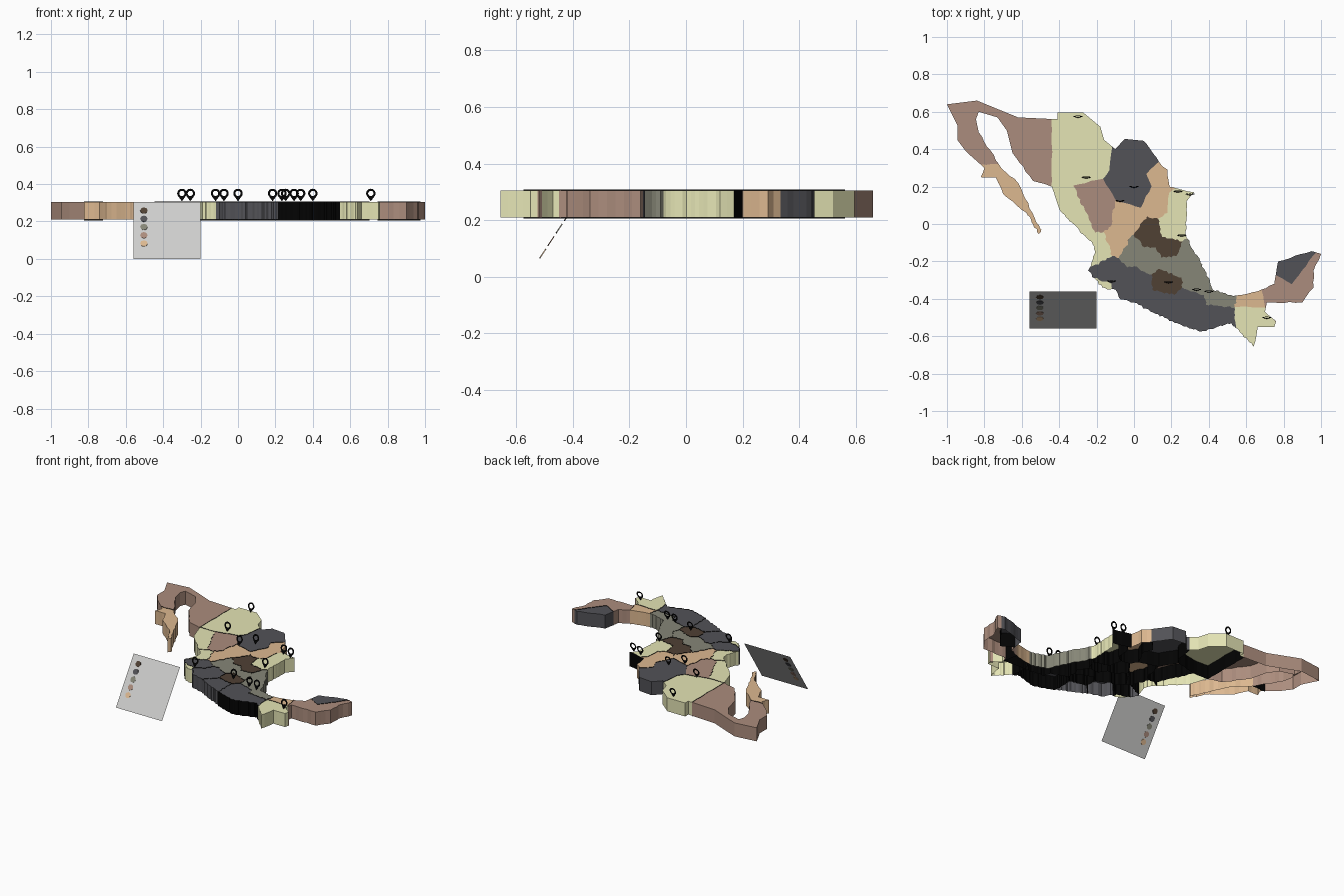
import bpy, bmesh, math, random
from mathutils import Vector

if "Cube" in bpy.data.objects:
    bpy.data.objects.remove(bpy.data.objects["Cube"])

BOTTOM, TOP = 0.21, 0.305


def mat(name, r, g, b):
    m = bpy.data.materials.new(name)
    m.diffuse_color = (r, g, b, 1)
    m.use_nodes = True
    m.node_tree.nodes["Principled BSDF"].inputs["Base Color"].default_value = m.diffuse_color
    return m


KHAKI = mat("khaki", 0.78, 0.78, 0.46)
MAUVE = mat("mauve_brown", 0.41, 0.265, 0.205)
TAN = mat("tan", 0.72, 0.48, 0.28)
SLATE = mat("slate_grey", 0.085, 0.085, 0.095)
OLIVE = mat("olive_grey", 0.24, 0.24, 0.185)
BROWN = mat("dark_brown", 0.08, 0.052, 0.034)
BLACK = mat("pin_and_border_black", 0.001, 0.001, 0.001)
PANEL = mat("panel_grey", 0.62, 0.62, 0.61)


def add_object(name, bm, material):
    me = bpy.data.meshes.new(name)
    bm.to_mesh(me)
    bm.free()
    me.materials.append(material)
    ob = bpy.data.objects.new(name, me)
    bpy.context.collection.objects.link(ob)
    return ob


def rough_edge(a, b):
    """Points from a to b, jagged the same way for both neighbours."""
    p, q = sorted((a, b))
    rnd = random.Random("%.3f %.3f %.3f %.3f" % (p + q))
    dx, dy = q[0] - p[0], q[1] - p[1]
    length = math.hypot(dx, dy)
    mx, my = (p[0] + q[0]) / 2, (p[1] + q[1]) / 2
    if my > 0.42:                       # straight northern border
        step, amp = 1, 0
    elif my > 0.1 or mx > 0.6:          # plain outer coasts
        step, amp = 0.03, 0.004
    elif my < -0.45 and mx > 0.2:       # very fine southern coast
        step, amp = 0.01, 0.004
    else:                               # ragged central borders
        step, amp = 0.014, 0.006
    n = max(1, round(length / step))
    pts = [p]
    for i in range(1, n):
        o = rnd.uniform(-amp, amp) / length
        pts.append((p[0] + dx * i / n - dy * o, p[1] + dy * i / n + dx * o))
    pts.append(q)
    if p != a:
        pts.reverse()
    return pts


def cell(outline, seed, others):
    """The part of the outline that lies nearer to seed than to the others."""
    bm = bmesh.new()
    bm.faces.new([bm.verts.new((x, y, 0)) for x, y in outline])
    a = Vector((*seed, 0))
    for other in others:
        b = Vector((*other, 0))
        bmesh.ops.bisect_plane(bm, geom=bm.verts[:] + bm.edges[:] + bm.faces[:], dist=1e-6,
                               plane_co=(a + b) / 2, plane_no=b - a, clear_outer=True)
    loops = [[v.co.copy() for v in f.verts] for f in bm.faces]
    bm.free()
    return loops


def wall(bm, pts, z0, z1):
    low = [bm.verts.new((x, y, z0)) for x, y in pts]
    high = [bm.verts.new((x, y, z1)) for x, y in pts]
    for i in range(len(pts) - 1):
        bm.faces.new((low[i], low[i + 1], high[i + 1], high[i]))


def build_land(label, outline, regions):
    seeds = [s for _, _, group in regions for s in group]
    rings = []
    for name, material, group in regions:
        # join the cells of the region into one flat outline
        flat = bmesh.new()
        for s in group:
            for loop in cell(outline, s, [o for o in seeds if o != s]):
                flat.faces.new([flat.verts.new(co) for co in loop])
        bmesh.ops.remove_doubles(flat, verts=flat.verts[:], dist=1e-4)
        bmesh.ops.dissolve_faces(flat, faces=flat.faces[:], use_verts=False)
        bmesh.ops.recalc_face_normals(flat, faces=flat.faces[:])
        for f in flat.faces:
            ring = [(round(v.co.x, 4), round(v.co.y, 4)) for v in f.verts]
            if f.normal.z < 0:
                ring.reverse()
            rings.append((name, material, list(zip(ring, ring[1:] + ring[:1]))))
        flat.free()

    def middle(e):
        return Vector(e[0]).lerp(Vector(e[1]), 0.5)

    mids = [middle(e) for _, _, edges in rings for e in edges]
    borders = bmesh.new()
    for name, material, edges in rings:
        # flat top, coloured walls on the coast, open underneath
        bm = bmesh.new()
        pts = [p for a, b in edges for p in rough_edge(a, b)[:-1]]
        bm.faces.new([bm.verts.new((x, y, TOP)) for x, y in pts])
        for a, b in edges:
            m = middle((a, b))
            shared = sum((m - o).length < 0.002 for o in mids) > 1
            river = m.x > 0.18 and 0.165 < m.y < 0.205
            far_south = name == "far_south_shore"
            if shared or river or far_south:
                wall(borders, rough_edge(a, b), BOTTOM - 0.004, TOP + 0.003)
            else:
                wall(bm, rough_edge(a, b), BOTTOM, TOP)
        bmesh.ops.remove_doubles(bm, verts=bm.verts[:], dist=1e-5)
        add_object(name, bm, material)
    # thin black curtains along the inner borders
    bmesh.ops.remove_doubles(borders, verts=borders.verts[:], dist=2e-4)
    add_object(label + "_border_lines", borders, BLACK)


# Long western peninsula
build_land("peninsula", [
    (-1, .64), (-.84, .66), (-.83, .6), (-.845, .56), (-.83, .49), (-.71, .30),
    (-.62, .22), (-.53, .03), (-.495, -.03), (-.51, -.055), (-.575, .06), (-.70, .16),
    (-.74, .25), (-.82, .25), (-.80, .30), (-.90, .39), (-.945, .45), (-.945, .53)],
    [("peninsula_north", MAUVE, [(-.8, .44)]), ("peninsula_south", TAN, [(-.8, .20)])])

# Mainland: a coast outline split between region centres
COAST = [
    (-.84, .66), (-.62, .57), (-.41, .56), (-.41, .595), (-.27, .595), (-.18, .52),
    (-.16, .45), (-.10, .40), (-.05, .455), (.05, .445), (.10, .38), (.15, .31),
    (.18, .29), (.19, .20), (.32, .17), (.28, .12), (.28, -.07), (.38, -.25),
    (.42, -.35), (.53, -.385), (.66, -.36), (.75, -.32), (.77, -.20), (.95, -.145),
    (1, -.16), (.96, -.25), (.96, -.34), (.90, -.42), (.71, -.42), (.70, -.47),
    (.76, -.52), (.75, -.55), (.66, -.55), (.64, -.655), (.52, -.53), (.36, -.575),
    (.22, -.53), (0, -.42), (-.08, -.395), (-.10, -.35), (-.17, -.34), (-.245, -.25),
    (-.21, -.16), (-.22, -.11), (-.40, .08), (-.44, .20), (-.54, .23), (-.65, .38),
    (-.68, .50), (-.73, .57), (-.83, .6)]
build_land("mainland", COAST, [
    ("northwest_desert", MAUVE, [(-.60, .40)]),
    ("north_plateau", KHAKI, [(-.28, .40)]),
    ("north_block", SLATE, [(.04, .36), (.02, .18)]),
    ("west_highland", MAUVE, [(-.20, .05)]),
    ("west_coast", KHAKI, [(-.285, .01)]),
    ("west_bay", KHAKI, [(-.19, -.14)]),
    ("central_north", TAN, [(-.03, .02), (-.08, -.10)]),
    ("northeast_strip", TAN, [(.12, .13), (.16, .24)]),
    ("northeast_coast", KHAKI, [(.25, .12), (.21, -.03)]),
    ("central_highland", BROWN, [(.08, -.06), (.19, -.13)]),
    ("central_basin", OLIVE, [(-.01, -.14), (.08, -.19), (.20, -.22)]),
    ("west_shore", SLATE, [(-.13, -.25)]),
    ("small_west_shore", KHAKI, [(-.17, -.37)]),
    ("southwest_shore", SLATE, [(.02, -.31), (-.06, -.36)]),
    ("high_valley", BROWN, [(.17, -.30)]),
    ("south_shore", SLATE, [(.14, -.43)]),
    ("far_south_shore", SLATE, [(.29, -.43), (.46, -.49)]),
    ("gulf_coast", OLIVE, [(.28, -.17), (.34, -.29), (.47, -.39)]),
    ("gulf_lowland", TAN, [(.62, -.41)]),
    ("southeast_corner", KHAKI, [(.62, -.48)]),
    ("east_peninsula", MAUVE, [(.76, -.38), (.94, -.29)]),
    ("east_peninsula_tip", SLATE, [(.85, -.22)]),
])


# Location pin: flat teardrop with a round hole, leaning slightly back
def pin_mesh(n=32, r=0.025, drop=0.042, hole=0.014, zc=0.35, lean=0.18):
    bm = bmesh.new()
    beta = math.acos(r / drop)
    outer, inner = [], []
    for i in range(n):
        a = 2 * math.pi * i / n             # measured from straight down
        rad = r / math.cos(max(0, beta - min(a, 2 * math.pi - a)))
        s, c = math.sin(a), -math.cos(a)
        for ring, k in ((outer, rad), (inner, hole)):
            ring.append(bm.verts.new((k * s, lean * k * c, zc + k * c)))
    for i in range(n):
        j = (i + 1) % n
        bm.faces.new((outer[i], outer[j], inner[j], inner[i]))
    return bm


PINS = [(-.30, .575), (-.255, .25), (-.075, .125), (0, .20), (.235, .175), (.30, .16),
        (.255, -.06), (-.12, -.305), (.185, -.31), (.335, -.35), (.40, -.36), (.71, -.50)]
for i, (x, y) in enumerate(PINS):
    pin = add_object(f"location_pin_{i + 1}", pin_mesh(), BLACK)
    pin.location = (x, y, 0)

# Tilted key panel with coloured dots
tilt = math.atan2(0.305, 0.20)
bpy.ops.mesh.primitive_plane_add(size=1, location=(-.38, -.46, .1525), rotation=(tilt, 0, 0))
panel = bpy.context.object
panel.name = "key_panel"
panel.scale = (.36, .364, 1)
panel.data.materials.append(PANEL)
for i, m in enumerate((BROWN, SLATE, OLIVE, MAUVE, TAN)):
    z = .258 - .044 * i
    y = -.56 + .20 * z / .305
    bpy.ops.mesh.primitive_cylinder_add(vertices=8, radius=.02, depth=.004,
                                        location=(-.503, y, z), rotation=(tilt, 0, 0))
    dot = bpy.context.object
    dot.name = "key_dot_" + m.name
    dot.data.materials.append(m)
